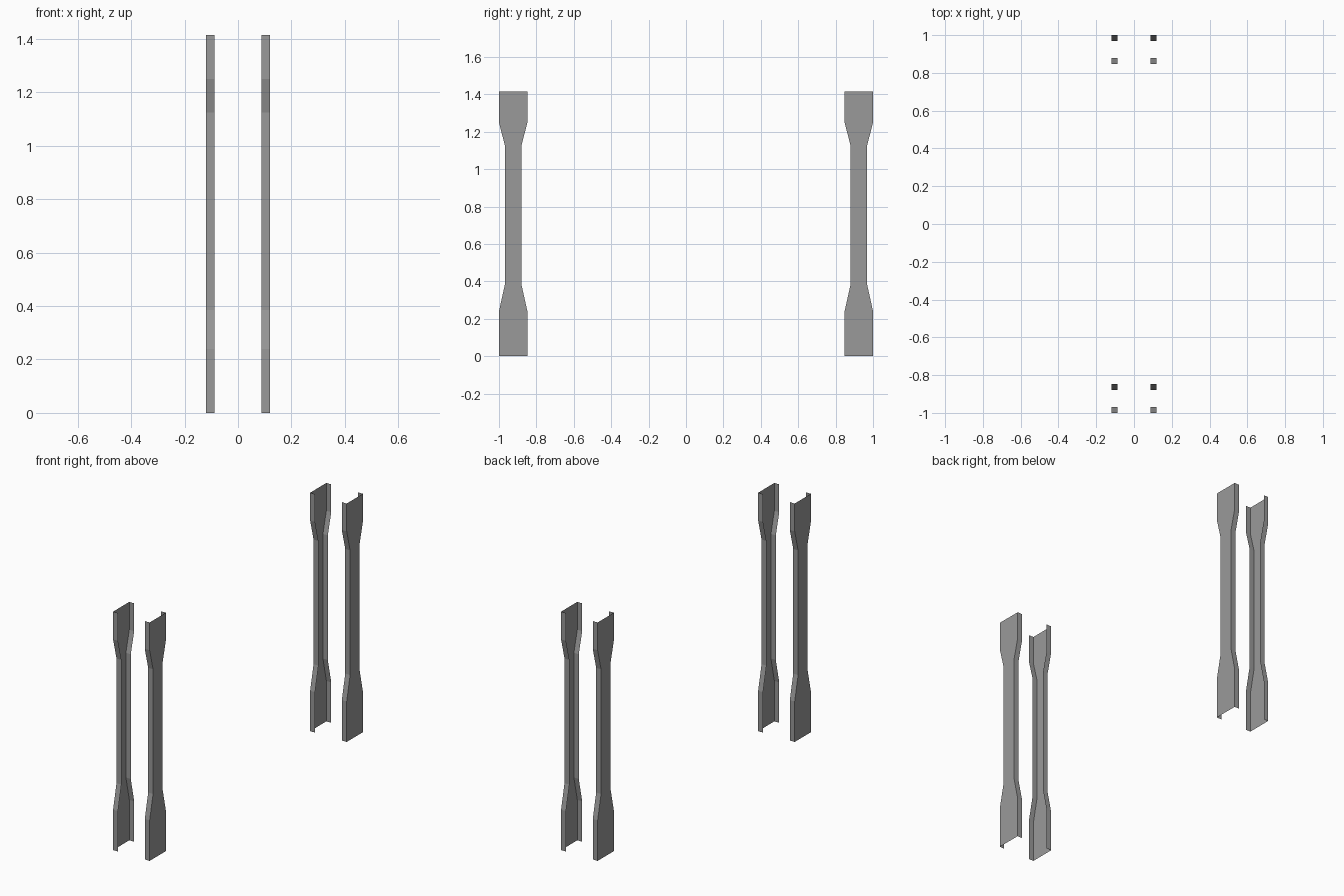
import bpy
import bmesh

cube = bpy.data.objects.get("Cube")
if cube:
    bpy.data.objects.remove(cube, do_unlink=True)

steel = bpy.data.materials.new("grey_steel")
steel.use_nodes = True
GREY = (0.32, 0.32, 0.32, 1)
steel.diffuse_color = GREY
steel.node_tree.nodes["Principled BSDF"].inputs["Base Color"].default_value = GREY

# Height and half width of the web, from foot to head
PROFILE = [(0, 0.076), (0.24, 0.076), (0.385, 0.044),
           (1.125, 0.044), (1.25, 0.076), (1.415, 0.076)]
CENTRE_Y, WEB_X, LIP_X = 0.924, 0.12, 0.088


def channel_post(name, side, end):
    """Thin sheet channel: a waisted outer web with two inward flanges."""
    bm = bmesh.new()
    rows = []
    for z, half in PROFILE:
        section = [(LIP_X, -half), (WEB_X, -half), (WEB_X, half), (LIP_X, half)]
        rows.append([bm.verts.new((side * x, end * (CENTRE_Y + y), z))
                     for x, y in section])
    for low, high in zip(rows, rows[1:]):
        for i in range(3):
            face = [low[i], low[i + 1], high[i + 1], high[i]]
            # Keep normals outward on mirrored posts
            bm.faces.new(face if side * end > 0 else face[::-1])
    mesh = bpy.data.meshes.new(name)
    bm.to_mesh(mesh)
    bm.free()
    mesh.materials.append(steel)
    bpy.context.collection.objects.link(bpy.data.objects.new(name, mesh))


for end_name, end in (("front", -1), ("back", 1)):
    for side_name, side in (("left", 1), ("right", -1)):
        channel_post(f"{end_name}_{side_name}_channel_post", side, end)
